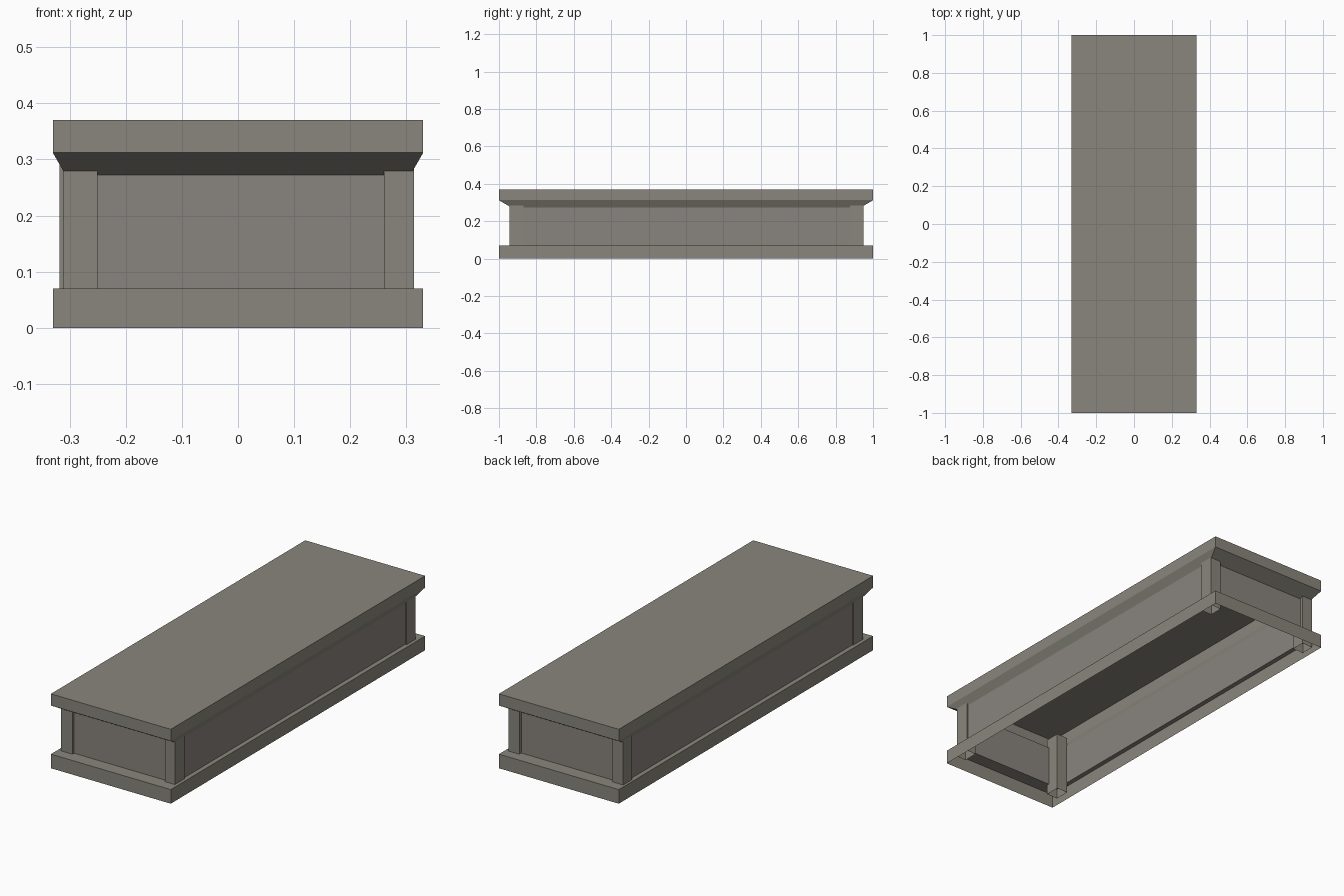
import bpy
import bmesh

if "Cube" in bpy.data.objects:
    bpy.data.objects.remove(bpy.data.objects["Cube"])


def material(name, rgb):
    m = bpy.data.materials.new(name)
    m.diffuse_color = (*rgb, 1)
    m.use_nodes = True
    m.node_tree.nodes["Principled BSDF"].inputs["Base Color"].default_value = m.diffuse_color
    return m


stone = material("grey stone", (0.25, 0.24, 0.20))
warm = material("warm grey stone", (0.25, 0.23, 0.205))


def shell(name, rings, mat, cap=False):
    """Loft rectangular rings (x0, x1, y0, y1, z); optionally close the last."""
    bm = bmesh.new()
    loops = [[bm.verts.new(p) for p in ((x0, y0, z), (x1, y0, z), (x1, y1, z), (x0, y1, z))]
             for x0, x1, y0, y1, z in rings]
    for a, b in zip(loops, loops[1:]):
        for i in range(4):
            j = (i + 1) % 4
            bm.faces.new((a[i], a[j], b[j], b[i]))
    if cap:
        bm.faces.new(loops[-1])
    me = bpy.data.meshes.new(name)
    bm.to_mesh(me)
    bm.free()
    me.materials.append(mat)
    ob = bpy.data.objects.new(name, me)
    bpy.context.collection.objects.link(ob)
    return ob


def ring(x, y, z):
    return (-x, x, -y, y, z)


WX, WY = 0.307, 0.932  # half size of the chest walls

# hollow plinth: skirt and ledge
shell("plinth", [ring(0.33, 1, 0), ring(0.33, 1, 0.07), ring(WX, WY, 0.07)], stone)

# chest walls
shell("chest_walls", [ring(WX, WY, 0.07), ring(WX, WY, 0.272)], warm)

# lid: sloping underside, rim and flat top
shell("lid", [ring(WX, WY, 0.272), ring(0.33, 1, 0.312), ring(0.33, 1, 0.37)], stone, cap=True)

# corner posts, slightly uneven, open at the bottom
posts = {
    "front_left_post": (-0.312, -0.25, -0.945, -0.87),
    "front_right_post": (0.26, 0.314, -0.945, -0.87),
    "back_left_post": (-0.318, -0.257, 0.878, 0.948),
    "back_right_post": (0.254, 0.314, 0.878, 0.948),
}
for name, r in posts.items():
    shell(name, [(*r, 0.02), (*r, 0.32)], stone, cap=True)
